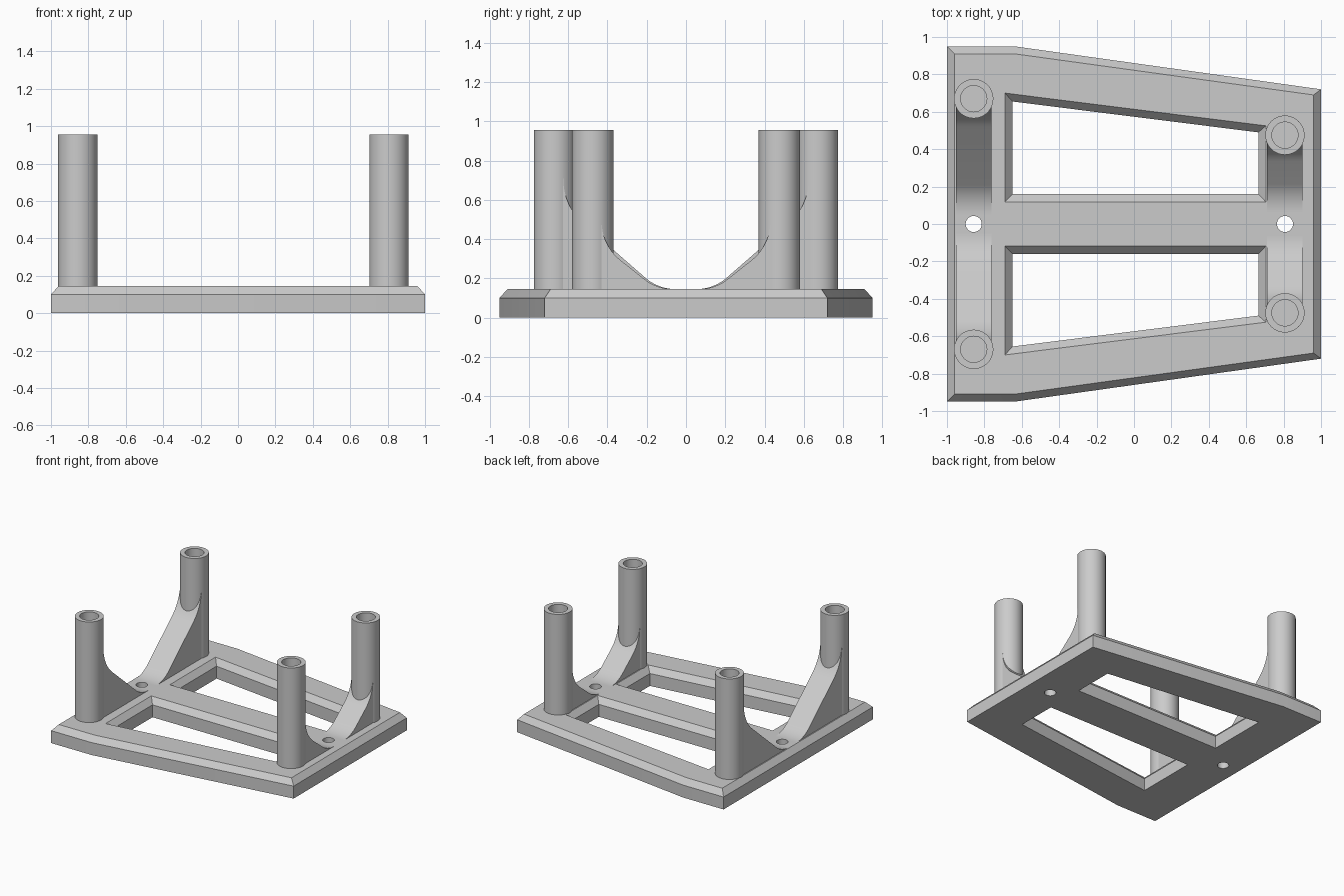
import bpy, bmesh, math
from mathutils import Vector

cube = bpy.data.objects.get("Cube")
if cube:
    bpy.data.objects.remove(cube, do_unlink=True)

GREY = (0.6, 0.6, 0.6, 1)
grey = bpy.data.materials.new("plain grey")
grey.use_nodes = True
grey.diffuse_color = GREY
grey.node_tree.nodes["Principled BSDF"].inputs["Base Color"].default_value = GREY

PLATE_TOP = 0.145
BEVEL_Z = 0.10
POST_TOP = 0.955
POST_R = 0.105
BORE_R = 0.07
BORE_Z = 0.72
RIGHT_X, LEFT_X = -0.857, 0.807


def finish(name, bm):
    """Turn a bmesh into a shaded object."""
    bmesh.ops.recalc_face_normals(bm, faces=bm.faces)
    mesh = bpy.data.meshes.new(name)
    bm.to_mesh(mesh)
    bm.free()
    mesh.materials.append(grey)
    obj = bpy.data.objects.new(name, mesh)
    bpy.context.collection.objects.link(obj)
    bpy.ops.object.select_all(action='DESELECT')
    obj.select_set(True)
    bpy.context.view_layer.objects.active = obj
    bpy.ops.object.shade_smooth_by_angle(angle=math.radians(30))


def wall(bm, rings):
    """Skin a stack of (points, z) rings; return its lowest and highest edges."""
    loops = [[bm.verts.new((x, y, z)) for x, y in pts] for pts, z in rings]
    n = len(loops[0])
    for a, b in zip(loops, loops[1:]):
        for i in range(n):
            j = (i + 1) % n
            bm.faces.new((a[i], a[j], b[j], b[i]))
    return [[bm.edges.get((l[i], l[(i + 1) % n])) for i in range(n)]
            for l in (loops[0], loops[-1])]


def mirrored(half):
    """Close a half outline across the x axis."""
    return half + [(x, -y) for x, y in reversed(half)]


def fillet(a, corner, b, radius, steps=14):
    """Points of an arc rounding a corner between a and b."""
    a, c, b = Vector(a), Vector(corner), Vector(b)
    u, v = (a - c).normalized(), (b - c).normalized()
    half = u.angle(v) / 2
    centre = c + (u + v).normalized() * radius / math.sin(half)
    t = radius / math.tan(half)
    r0 = (c + u * t - centre).normalized()
    r1 = (c + v * t - centre).normalized()
    return [centre + r0.slerp(r1, i / steps) * radius for i in range(steps + 1)]


# Base plate: bevelled outline, two bevelled windows, two screw holes
bm = bmesh.new()
outer = mirrored([(-1, 0.95), (-0.64, 0.95), (1, 0.72)])
outer_top = mirrored([(-0.96, 0.91), (-0.64, 0.91), (0.96, 0.69)])
caps = [wall(bm, [(outer, 0), (outer, BEVEL_Z), (outer_top, PLATE_TOP)])]

window = [(-0.65, 0.16), (0.665, 0.16), (0.665, 0.49), (-0.65, 0.655)]
window_top = [(-0.69, 0.118), (0.705, 0.118), (0.705, 0.525), (-0.69, 0.70)]
for s in (1, -1):
    low = [(x, s * y) for x, y in window]
    high = [(x, s * y) for x, y in window_top]
    caps.append(wall(bm, [(low, 0), (low, BEVEL_Z), (high, PLATE_TOP)]))

for cx in (RIGHT_X, LEFT_X):
    ring = [(cx + 0.043 * math.cos(a), 0.043 * math.sin(a))
            for a in (math.tau * i / 32 for i in range(32))]
    caps.append(wall(bm, [(ring, 0), (ring, PLATE_TOP)]))

for level in (0, 1):
    edges = [e for c in caps for e in c[level]]
    bmesh.ops.triangle_fill(bm, edges=edges, use_beauty=True,
                            normal=(0, 0, 1 if level else -1))
finish("base_plate", bm)


# Tubular post with a blind bore
def post(name, x, y):
    bm = bmesh.new()
    profile = [(0, BEVEL_Z), (POST_R, BEVEL_Z), (POST_R, POST_TOP),
               (BORE_R, POST_TOP), (BORE_R, BORE_Z), (0, BORE_Z)]
    verts = [bm.verts.new((r, 0, z)) for r, z in profile]
    edges = [bm.edges.new(p) for p in zip(verts, verts[1:])]
    bmesh.ops.spin(bm, geom=verts + edges, cent=(0, 0, 0), axis=(0, 0, 1),
                   angle=math.tau, steps=48)
    bmesh.ops.remove_doubles(bm, verts=bm.verts, dist=0.0005)
    bmesh.ops.translate(bm, verts=bm.verts, vec=(x, y, 0))
    finish(name, bm)


# Curved brace sweeping from the plate up into the post
def brace(name, x, side, foot, corner, radius):
    end_y, corner_z = corner
    foot_pt = (foot, PLATE_TOP, 0)
    corner_pt = (end_y, corner_z, 0)
    curve = fillet((0, PLATE_TOP, 0), foot_pt, corner_pt, 0.24)
    curve += fillet(foot_pt, corner_pt, (end_y, POST_TOP, 0), radius)
    pts = [(p.x, p.y) for p in curve]
    pts += [(end_y + 0.04, pts[-1][1]), (end_y + 0.04, 0.11), (pts[0][0], 0.11)]
    bm = bmesh.new()
    face = bm.faces.new([bm.verts.new((x - 0.095, side * y, z)) for y, z in pts])
    ext = bmesh.ops.extrude_face_region(bm, geom=[face], use_keep_orig=True)
    moved = [g for g in ext["geom"] if isinstance(g, bmesh.types.BMVert)]
    bmesh.ops.translate(bm, verts=moved, vec=(0.19, 0, 0))
    finish(name, bm)


for side, label in ((1, "back"), (-1, "front")):
    post(label + "_right_post", RIGHT_X, side * 0.67)
    post(label + "_left_post", LEFT_X, side * 0.475)
    brace(label + "_right_brace", RIGHT_X, side, 0.14, (0.625, 0.567), 0.31)
    brace(label + "_left_brace", LEFT_X, side, 0.147, (0.43, 0.369), 0.254)
